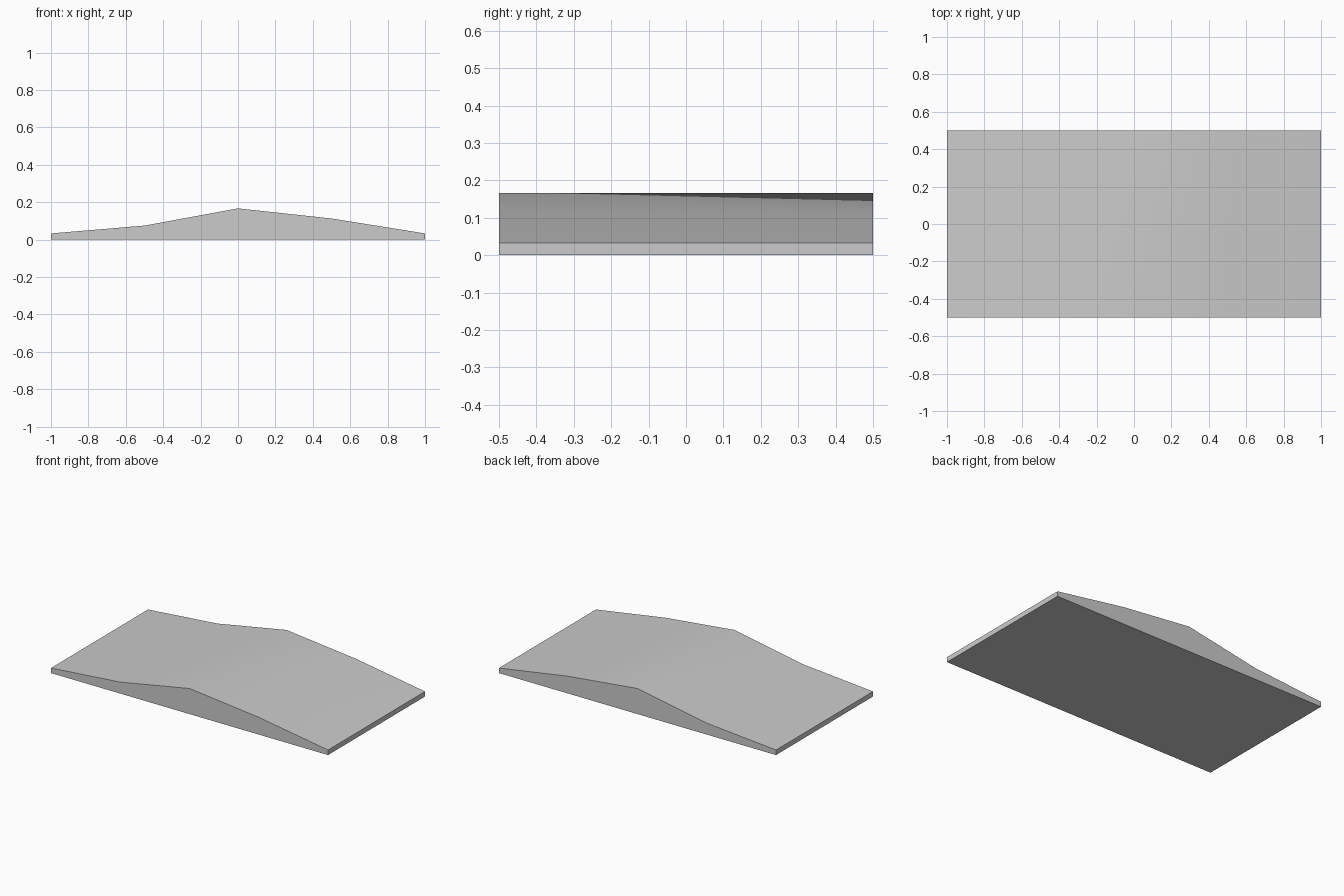
import bpy
import bmesh

# Remove the default cube if present
cube = bpy.data.objects.get("Cube")
if cube:
    bpy.data.objects.remove(cube, do_unlink=True)

# Single grey material
grey = bpy.data.materials.new("light grey")
grey.use_nodes = True
colour = (0.6, 0.6, 0.6, 1.0)
grey.diffuse_color = colour
grey.node_tree.nodes["Principled BSDF"].inputs["Base Color"].default_value = colour

# Ridge profile along x: (x, height)
profile = [(-1, 0.033), (-0.5, 0.075), (0, 0.167), (0.5, 0.113), (1, 0.033)]
half_depth = 0.5

bm = bmesh.new()


def row(y):
    return [bm.verts.new((x, y, z)) for x, z in profile]


front, back = row(-half_depth), row(half_depth)
corners = {(x, y): bm.verts.new((x, y * half_depth, 0))
           for x in (-1, 1) for y in (-1, 1)}

# Sloping top, each panel split along the same diagonal
for i in range(len(profile) - 1):
    bm.faces.new((front[i], front[i + 1], back[i + 1]))
    bm.faces.new((front[i], back[i + 1], back[i]))

# Front and back walls, end walls and flat base
for edge, y in ((front, -1), (back, 1)):
    bm.faces.new([corners[-1, y], corners[1, y]] + edge[::-1])
for x, i in ((-1, 0), (1, -1)):
    bm.faces.new((corners[x, -1], corners[x, 1], back[i], front[i]))
bm.faces.new((corners[-1, -1], corners[-1, 1], corners[1, 1], corners[1, -1]))
bmesh.ops.recalc_face_normals(bm, faces=bm.faces)

mesh = bpy.data.meshes.new("ridged_slab")
bm.to_mesh(mesh)
bm.free()
mesh.materials.append(grey)
slab = bpy.data.objects.new("ridged_slab", mesh)
bpy.context.collection.objects.link(slab)

# Smooth top with crisp outer edges
bpy.ops.object.select_all(action="DESELECT")
slab.select_set(True)
bpy.context.view_layer.objects.active = slab
bpy.ops.object.shade_smooth_by_angle(angle=0.6)
weighted = slab.modifiers.new("weighted_normals", "WEIGHTED_NORMAL")
weighted.mode = "FACE_AREA"
weighted.keep_sharp = True
